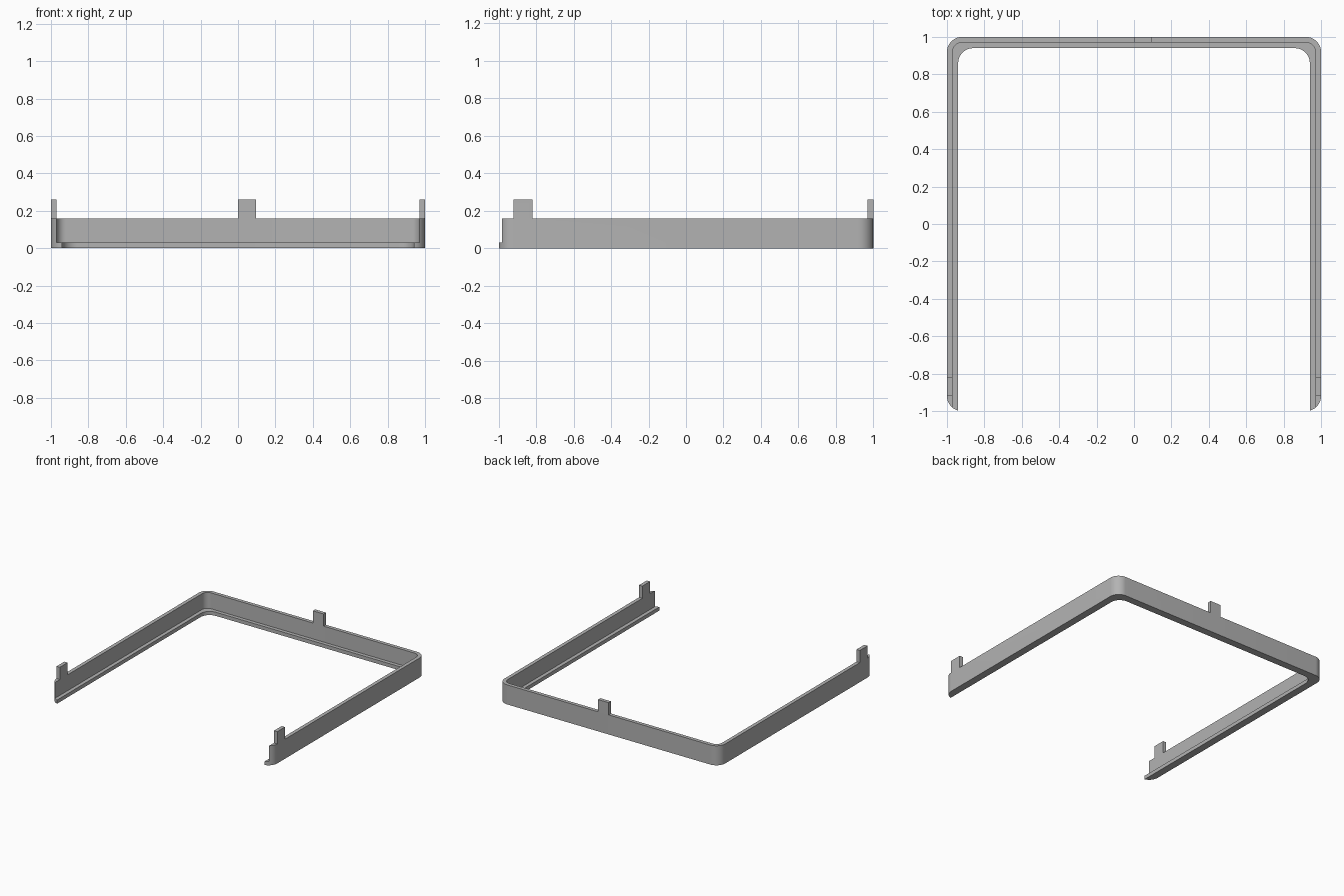
import bpy, bmesh, math

cube = bpy.data.objects.get("Cube")
if cube:
    bpy.data.objects.remove(cube, do_unlink=True)

WALL, LEDGE = 0.03, 0.06          # distances in from the outer face
R = 0.08                          # outer corner radius
LEDGE_TOP, WALL_TOP, TAB_TOP = 0.03, 0.16, 0.26
TAB_Y = (-0.92, -0.82)            # side tabs, along y
TAB_X = (0.0, 0.097)              # back tab, along x
STEPS = 12

mat = bpy.data.materials.new("plain grey")
mat.use_nodes = True
grey = (0.45, 0.45, 0.45, 1)
mat.diffuse_color = grey
mat.node_tree.nodes["Principled BSDF"].inputs["Base Color"].default_value = grey


def corner(edge, radius, angle):
    c = edge - radius
    return (c + radius * math.cos(angle), c + radius * math.sin(angle))


# Plan stations round the frame: outer, wall inner and ledge inner points
half = [[(1 - d, y) for d in (0, WALL, LEDGE)] for y in TAB_Y]
for i in range(STEPS + 1):
    a = math.pi / 2 * i / STEPS
    half.append([corner(1, R, a), corner(1 - WALL, R - WALL, a),
                 corner(1 - LEDGE, R, a)])
back = [[(x, 1 - d) for d in (0, WALL, LEDGE)] for x in reversed(TAB_X)]
mirrored = [[(-x, y) for x, y in s] for s in reversed(half)]
stations = half + back + mirrored

bm = bmesh.new()
wall_faces, ledge_faces, tab_faces = [], [], []


def cell(points, *groups):
    f = bm.faces.new([vert(p) for p in points])
    for g in groups:
        g.append(f)


verts = {}


def vert(p):
    key = (round(p[0], 5), round(p[1], 5))
    if key not in verts:
        verts[key] = bm.verts.new((*p, 0))
    return verts[key]


tabs = (0, len(half), len(stations) - 2)
for i, (s, t) in enumerate(zip(stations, stations[1:])):
    cell([s[0], t[0], t[1], s[1]], wall_faces, *([tab_faces] if i in tabs else []))
    cell([s[1], t[1], t[2], s[2]], ledge_faces)

# Rounded front ends, cut off flush with the ledge
c = 1 - R
a_wall = math.acos((1 - WALL - c) / R)
a_tip = math.acos((1 - LEDGE - c) / R)


def arc(a0, a1, n):
    angles = [a0 + (a1 - a0) * i / n for i in range(n + 1)]
    return [(c + R * math.cos(a), -c - R * math.sin(a)) for a in angles]


for side in (1, -1):
    wall_end = [(1 - WALL, -c)] + arc(0, a_wall, 7)
    ledge_end = [(1 - LEDGE, -c), (1 - WALL, -c)] + arc(a_wall, a_tip, 5)
    cell([(side * x, y) for x, y in wall_end], wall_faces)
    cell([(side * x, y) for x, y in ledge_end], ledge_faces)


def raise_faces(faces, height, keep=False):
    """Extrude faces upward and return the new top faces, matched by centre."""
    marks = [f.calc_center_median().xy for f in faces]
    out = bmesh.ops.extrude_face_region(bm, geom=faces, use_keep_orig=keep)["geom"]
    moved = [v for v in out if isinstance(v, bmesh.types.BMVert)]
    bmesh.ops.translate(bm, verts=moved, vec=(0, 0, height))
    if not keep:
        bmesh.ops.delete(bm, geom=[f for f in faces if f.is_valid], context='FACES_ONLY')
    tops = [f for f in out if isinstance(f, bmesh.types.BMFace)]
    return [min(tops, key=lambda f: (f.calc_center_median().xy - m).length) for m in marks]


# Ledge, then wall, then tabs
base = wall_faces + ledge_faces
tab_index = [wall_faces.index(f) for f in tab_faces]
tops = raise_faces(base, LEDGE_TOP, keep=True)
wall_tops = raise_faces(tops[:len(wall_faces)], WALL_TOP - LEDGE_TOP)
raise_faces([wall_tops[i] for i in tab_index], TAB_TOP - WALL_TOP)

bmesh.ops.recalc_face_normals(bm, faces=bm.faces)
bmesh.ops.dissolve_limit(bm, angle_limit=math.radians(1), verts=bm.verts, edges=bm.edges)
bmesh.ops.recalc_face_normals(bm, faces=bm.faces)

mesh = bpy.data.meshes.new("frame_with_tabs")
bm.to_mesh(mesh)
bm.free()
mesh.materials.append(mat)
frame = bpy.data.objects.new("frame_with_tabs", mesh)
bpy.context.collection.objects.link(frame)

bpy.ops.object.select_all(action='DESELECT')
frame.select_set(True)
bpy.context.view_layer.objects.active = frame
bpy.ops.object.shade_smooth_by_angle(angle=math.radians(30))
